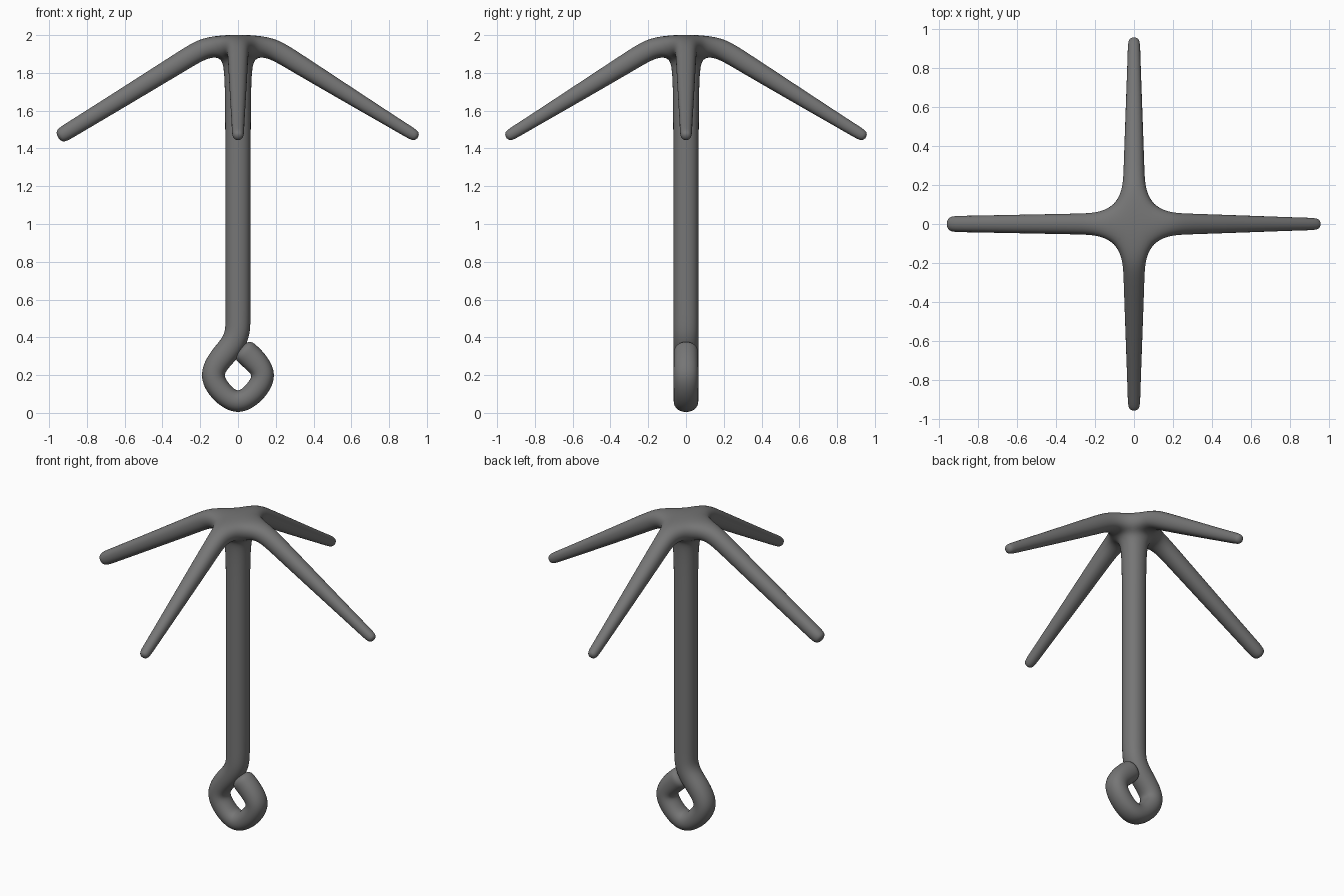
import bpy, bmesh
from mathutils import Vector

if "Cube" in bpy.data.objects:
    bpy.data.objects.remove(bpy.data.objects["Cube"])

bm = bmesh.new()

# Hub: cage corners keyed by their signs
H, TOP, BOTTOM = 0.10, 2.004, 1.885
hub = {(a, b, c): bm.verts.new((a * H, b * H, TOP if c > 0 else BOTTOM))
       for a in (-1, 1) for b in (-1, 1) for c in (-1, 1)}
bm.faces.new([hub[k] for k in ((-1, -1, 1), (1, -1, 1), (1, 1, 1), (-1, 1, 1))])

CORNERS = ((1, 1), (1, -1), (-1, -1), (-1, 1))


def grow(d, side, origin, path, radii):
    """Extrude a square cage limb out of one side of the hub."""
    d, side = Vector(d), Vector(side)
    up = d.cross(side)
    prev = [hub[tuple(round(x) for x in d + side * a + up * b)] for a, b in CORNERS]
    pts = [Vector(origin)] + [Vector(p) for p in path]
    for i in range(1, len(pts)):
        t_in = (pts[i] - pts[i - 1]).normalized()
        t_out = (pts[i + 1] - pts[i]).normalized() if i + 1 < len(pts) else t_in
        n = (t_in + t_out).normalized().cross(side)
        r = radii[i - 1]
        ring = [bm.verts.new(pts[i] + side * a * r + n * b * r) for a, b in CORNERS]
        for j in range(4):
            k = (j + 1) % 4
            bm.faces.new((prev[j], prev[k], ring[k], ring[j]))
        prev = ring
    bm.faces.new(prev)


# Four drooping, tapered arms (the left one has a thicker tip)
for dx, dy in ((1, 0), (0, 1), (-1, 0), (0, -1)):
    tip = 0.045 if dx < 0 else 0.034
    profile = ((0.19, 1.928), (0.29, 1.866), (0.60, 1.674), (0.90, 1.490), (0.957, 1.456))
    grow((dx, dy, 0), (-dy, dx, 0), (0, 0, 1.945),
         [(dx * u, dy * u, z) for u, z in profile],
         [0.061, 0.058, (0.058 + tip) / 2, tip, tip])

# Shaft running down into the rope eye, whose end touches the shaft again
shaft = [(0, 1.83), (0, 1.60), (0, 1.0), (0, 0.52), (0, 0.42)]
eye = [(-0.035, 0.35), (-0.10, 0.28), (-0.145, 0.20), (-0.10, 0.115), (0, 0.036),
       (0.10, 0.115), (0.145, 0.20), (0.10, 0.265), (0.055, 0.308), (0.01, 0.348)]
grow((0, 0, -1), (0, 1, 0), (0, 0, 1.945),
     [(x, 0, z) for x, z in shaft + eye],
     [0.078] + [0.073] * 4 + [0.071] * 10)

bmesh.ops.recalc_face_normals(bm, faces=bm.faces)
for f in bm.faces:
    f.smooth = True
mesh = bpy.data.meshes.new("grappling_hook")
bm.to_mesh(mesh)
bm.free()
obj = bpy.data.objects.new("grappling_hook", mesh)
bpy.context.collection.objects.link(obj)

# Dark iron
iron = bpy.data.materials.new("dark_iron")
iron.diffuse_color = (0.18, 0.18, 0.18, 1)
iron.use_nodes = True
iron.node_tree.nodes["Principled BSDF"].inputs["Base Color"].default_value = iron.diffuse_color
mesh.materials.append(iron)

# Round the square cage
sub = obj.modifiers.new("round", 'SUBSURF')
sub.levels = sub.render_levels = 3
